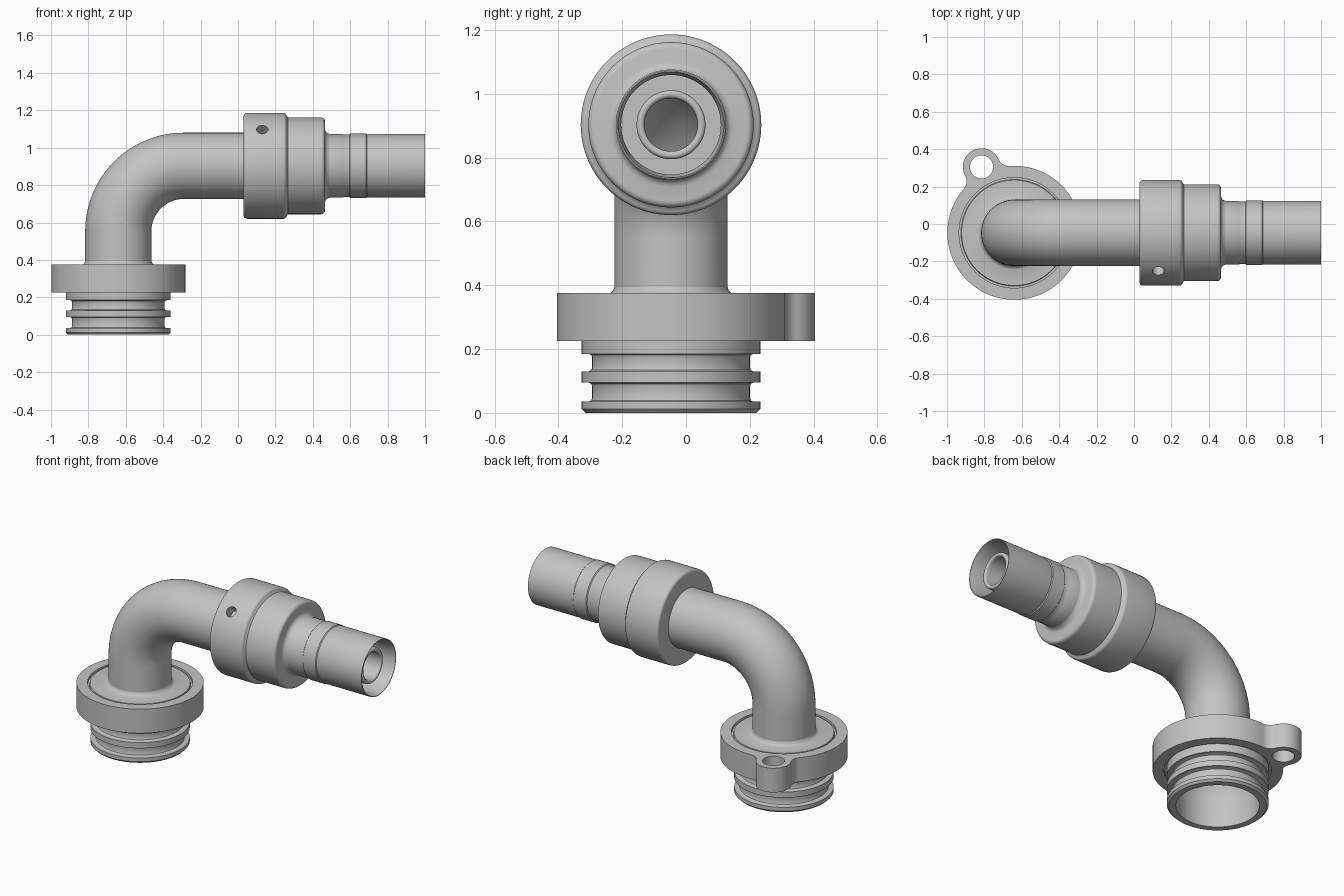
import bpy, bmesh, math
from mathutils import Vector, Matrix

cube = bpy.data.objects.get("Cube")
if cube:
    bpy.data.objects.remove(cube, do_unlink=True)

CX, CY, AXIS_Z = -0.64, -0.047, 0.903
SEG = 96

grey = bpy.data.materials.new("satin_grey")
grey.use_nodes = True
grey.diffuse_color = (0.55, 0.55, 0.55, 1)
bsdf = next(n for n in grey.node_tree.nodes if n.type == 'BSDF_PRINCIPLED')
bsdf.inputs["Base Color"].default_value = (0.55, 0.55, 0.55, 1)
bsdf.inputs["Roughness"].default_value = 0.5


def add_object(name, mesh):
    obj = bpy.data.objects.new(name, mesh)
    bpy.context.collection.objects.link(obj)
    mesh.materials.clear()
    mesh.materials.append(grey)
    return obj


def select(obj):
    bpy.ops.object.select_all(action='DESELECT')
    obj.select_set(True)
    bpy.context.view_layer.objects.active = obj


def smooth(obj):
    select(obj)
    bpy.ops.object.shade_smooth_by_angle(angle=math.radians(32))


def arc(cx, cy, r, a0, a1, n):
    """Points on a circular arc, angles in radians."""
    return [(cx + r * math.cos(a0 + (a1 - a0) * i / n),
             cy + r * math.sin(a0 + (a1 - a0) * i / n)) for i in range(n + 1)]


def corner(r, h, size, start):
    """Quarter round about (r, h), starting at `start` degrees and turning left."""
    a = math.radians(start)
    return arc(r, h, size, a, a + math.pi / 2, 5)


def skin_rings(name, rings, closed):
    """Join equal rings of points with quads."""
    bm = bmesh.new()
    loops = [[bm.verts.new(p) for p in ring] for ring in rings]
    pairs = list(zip(loops, loops[1:]))
    if closed:
        pairs.append((loops[-1], loops[0]))
    for a, b in pairs:
        for i in range(len(a)):
            j = (i + 1) % len(a)
            bm.faces.new((a[i], a[j], b[j], b[i]))
    bmesh.ops.recalc_face_normals(bm, faces=bm.faces)
    mesh = bpy.data.meshes.new(name)
    bm.to_mesh(mesh)
    bm.free()
    return add_object(name, mesh)


def lathe(name, profile, place):
    """Revolve a closed (radius, height) profile about z, then place it."""
    rings = [[place @ Vector((r * math.cos(t), r * math.sin(t), h))
              for t in (2 * math.pi * k / SEG for k in range(SEG))]
             for r, h in profile]
    return skin_rings(name, rings, True)


# Lower spigot with two seal grooves and the disc under the elbow
spigot = [(0.23, 0), (0.268, 0), (0.28, 0.012), (0.28, 0.035)]
for low, high in ((0.035, 0.095), (0.13, 0.185)):
    spigot += [(0.28, low), (0.258, low), (0.25, low + 0.004), (0.247, low + 0.012),
               (0.247, high - 0.012), (0.25, high - 0.004), (0.258, high), (0.28, high)]
spigot = list(dict.fromkeys(spigot))
spigot += [(0.28, 0.24), (0.296, 0.24), (0.296, 0.36), (0.285, 0.36), (0.282, 0.372)]
spigot += [(0.197, 0.372), (0.188, 0.376), (0.181, 0.383), (0.177, 0.395),
           (0.15, 0.395), (0.16, 0.34), (0.19, 0.28), (0.22, 0.22), (0.23, 0.18)]
smooth(lathe("lower_spigot", spigot, Matrix.Translation((CX, CY, 0))))

# Clamp flange with a drilled lug, blended by fillets
R, LUG, FIL = 0.358, 0.1, 0.06
lug = Vector((-0.175, 0.352))
d, to_lug = lug.length, math.atan2(lug.y, lug.x)
at_ring = math.acos((d * d + (R + FIL) ** 2 - (LUG + FIL) ** 2) / (2 * d * (R + FIL)))
at_lug = math.acos((d * d + (LUG + FIL) ** 2 - (R + FIL) ** 2) / (2 * d * (LUG + FIL)))
outline = arc(0, 0, R, to_lug + at_ring, to_lug - at_ring + 2 * math.pi, 90)


def fillet_arc(side, outward):
    a = to_lug + side * at_ring
    c = Vector((math.cos(a), math.sin(a))) * (R + FIL)
    a0 = a + math.pi
    to = lug - c
    turn = math.atan2(to.y, to.x) - a0
    turn = (turn + math.pi) % (2 * math.pi) - math.pi
    pts = arc(c.x, c.y, FIL, a0, a0 + turn, 10)
    return pts if outward else pts[::-1]


outline += fillet_arc(-1, True)[1:]
lug_out = math.pi - at_lug
outline += arc(lug.x, lug.y, LUG, to_lug - lug_out, to_lug + lug_out, 32)[1:]
outline += fillet_arc(1, False)[1:-1]

curve = bpy.data.curves.new("flange_outline", 'CURVE')
curve.dimensions = '2D'
curve.fill_mode = 'BOTH'
curve.extrude = 0.075
for pts in (outline, arc(0, 0, 0.295, 0, 2 * math.pi, SEG)[:-1],
            arc(lug.x, lug.y, 0.062, 0, 2 * math.pi, 40)[:-1]):
    spline = curve.splines.new('POLY')
    spline.points.add(len(pts) - 1)
    for point, (x, y) in zip(spline.points, pts):
        point.co = (x, y, 0, 1)
    spline.use_cyclic_u = True
flange = bpy.data.objects.new("clamp_flange", curve)
bpy.context.collection.objects.link(flange)
flange.location = (CX, CY, 0.3)
select(flange)
bpy.ops.object.convert(target='MESH')
flange = bpy.context.view_layer.objects.active
flange.data.materials.clear()
flange.data.materials.append(grey)
smooth(flange)

# Elbow pipe: straight, quarter bend, straight, with an open bore
BEND = 0.35
stations = [(CX, 0.39, 0)]
for i in range(33):
    a = math.pi / 2 * i / 32
    stations.append((CX + BEND - BEND * math.cos(a), AXIS_Z - BEND + BEND * math.sin(a), a))
stations.append((0.1, AXIS_Z, math.pi / 2))


def pipe_ring(x, z, a, r):
    across = Vector((math.cos(a), 0, -math.sin(a)))
    return [Vector((x, CY, z)) + r * (math.cos(t) * across + math.sin(t) * Vector((0, 1, 0)))
            for t in (2 * math.pi * k / SEG for k in range(SEG))]


pipe = [pipe_ring(*s, 0.177) for s in stations]
pipe += [pipe_ring(*s, 0.15) for s in reversed(stations)]
smooth(skin_rings("elbow_pipe", pipe, True))

# Stepped collar, revolved about the horizontal axis
along_x = Matrix.Translation((0, CY, AXIS_Z)) @ Matrix.Rotation(math.pi / 2, 4, 'Y')
collar = [(0.176, 0.03)]
collar += corner(0.265, 0.048, 0.018, -90)
collar += corner(0.265, 0.242, 0.018, 0)[:-1]
collar += [(0.268, 0.26), (0.259, 0.268)]
collar += corner(0.239, 0.445, 0.02, 0)
collar += [(0.195, 0.465), (0.185, 0.468), (0.176, 0.475), (0.17, 0.49),
           (0.15, 0.49), (0.15, 0.1), (0.176, 0.1)]
collar_obj = lathe("stepped_collar", collar, along_x)

# Blind radial hole in the collar
radial = Vector((0, -1, 0.95)).normalized()
bpy.ops.mesh.primitive_cylinder_add(
    vertices=32, radius=0.031, depth=0.12,
    location=Vector((0.13, CY, AXIS_Z)) + radial * 0.28,
    rotation=radial.to_track_quat('Z', 'Y').to_euler())
cutter = bpy.context.object
cutter.name = "hole_cutter"
cutter.hide_render = True
cut = collar_obj.modifiers.new("radial_hole", 'BOOLEAN')
cut.operation = 'DIFFERENCE'
cut.solver = 'EXACT'
cut.object = cutter
select(collar_obj)
bpy.ops.object.modifier_apply(modifier=cut.name)
bpy.data.objects.remove(cutter, do_unlink=True)
smooth(collar_obj)

# Thin outer sleeve with a raised band, and the inner tube
sleeve = [(0.15, 0.45), (0.17, 0.45), (0.17, 0.56), (0.167, 0.565), (0.167, 0.595),
          (0.173, 0.6), (0.173, 0.685), (0.168, 0.69), (0.17, 0.7), (0.17, 1.0),
          (0.166, 1.0), (0.156, 0.95), (0.156, 0.8), (0.1, 0.8), (0.1, 0.78), (0.15, 0.78)]
smooth(lathe("outer_sleeve", sleeve, along_x))
tube = [(0.15, 0.2), (0.108, 0.36)]
tube += arc(0.0955, 0.945, 0.0125, 0, math.pi, 10)
tube += [(0.083, 0.36), (0.14, 0.2)]
smooth(lathe("inner_tube", tube, along_x))
